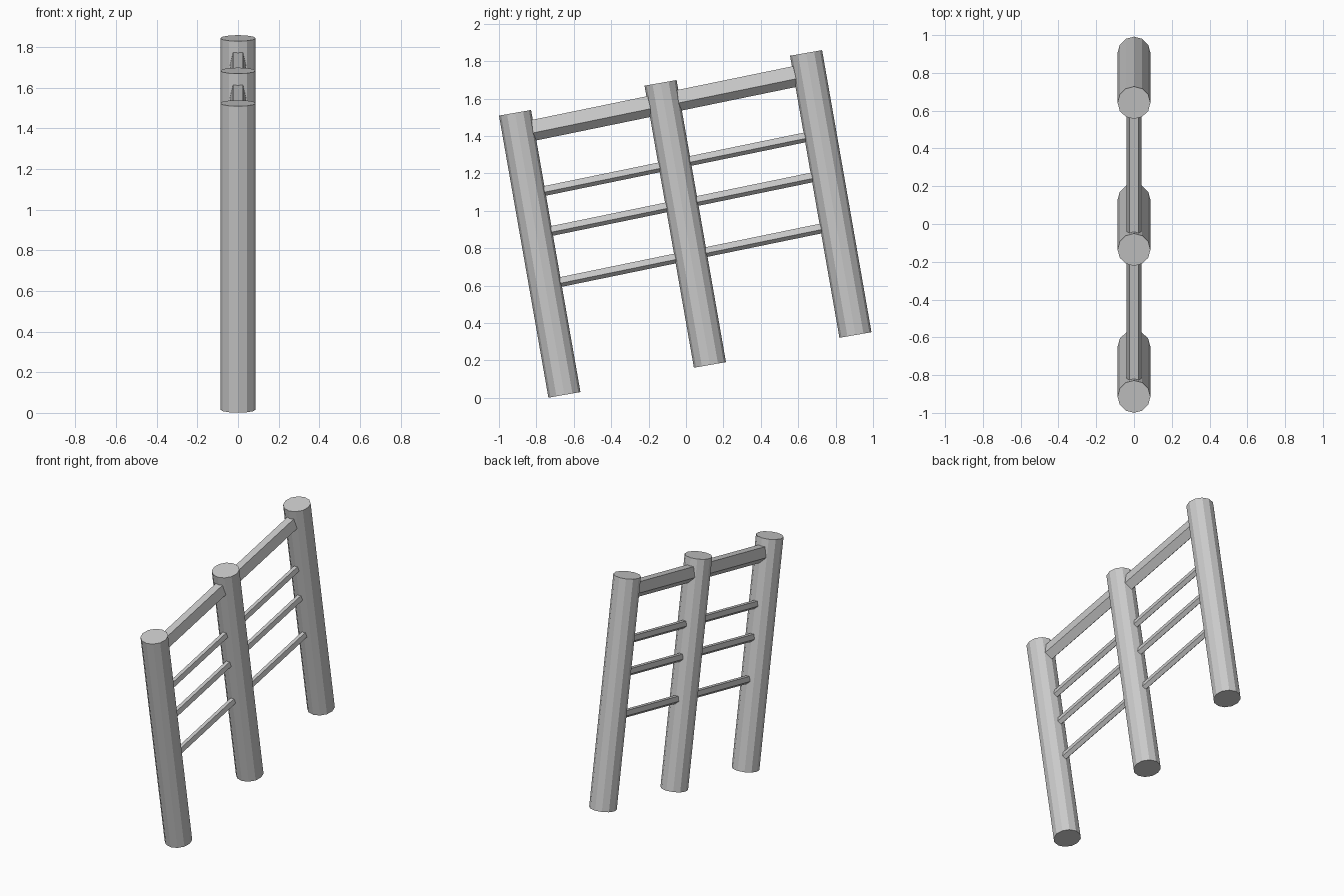
import bpy
from math import sin, cos, pi
from mathutils import Vector, Matrix

if "Cube" in bpy.data.objects:
    bpy.data.objects.remove(bpy.data.objects["Cube"])


def prism(name, a, b, sides, rx, ry, phase=0.0):
    """Closed flat-faced prism from a to b (both in the YZ plane)."""
    a, b = Vector(a), Vector(b)
    axis = (b - a).normalized()
    u = Vector((1, 0, 0))
    v = u.cross(axis)
    if v.z < 0:
        v = -v
    ring = [u * rx * cos(phase + 2 * pi * i / sides) + v * ry * sin(phase + 2 * pi * i / sides)
            for i in range(sides)]
    verts = [a + p for p in ring] + [b + p for p in ring]
    faces = [(i, (i + 1) % sides, sides + (i + 1) % sides, sides + i) for i in range(sides)]
    faces += [tuple(reversed(range(sides))), tuple(range(sides, 2 * sides))]
    # keep normals outward whichever way the section was wound
    if (ring[0].cross(ring[1])).dot(axis) < 0:
        faces = [tuple(reversed(f)) for f in faces]
    mesh = bpy.data.meshes.new(name)
    mesh.from_pydata(verts, [], faces)
    mesh.update()
    obj = bpy.data.objects.new(name, mesh)
    bpy.context.collection.objects.link(obj)
    return obj


foot = Vector((0, -0.65, 0.016))     # base of the lowest post
head = Vector((0, -0.914, 1.524))    # top of the lowest post
step = Vector((0, 0.778, 0.16))      # spacing between posts, rising uphill

# Three leaning posts
for i in range(3):
    prism(f"post_{i + 1}", foot + step * i, head + step * i, 12, 0.087, 0.087)


def rail(name, z, rx, ry):
    """Five-sided rail, flat side up, between the outer post axes."""
    start = foot.lerp(head, (z - foot.z) / (head.z - foot.z))
    prism(name, start, start + step * 2, 5, rx, ry, -pi / 2)


# Thick top rail and three thin rails below
rail("top_rail", 1.42, 0.042, 0.062)
for i, z in enumerate((1.092, 0.878, 0.605)):
    rail(f"thin_rail_{i + 1}", z, 0.021, 0.029)
